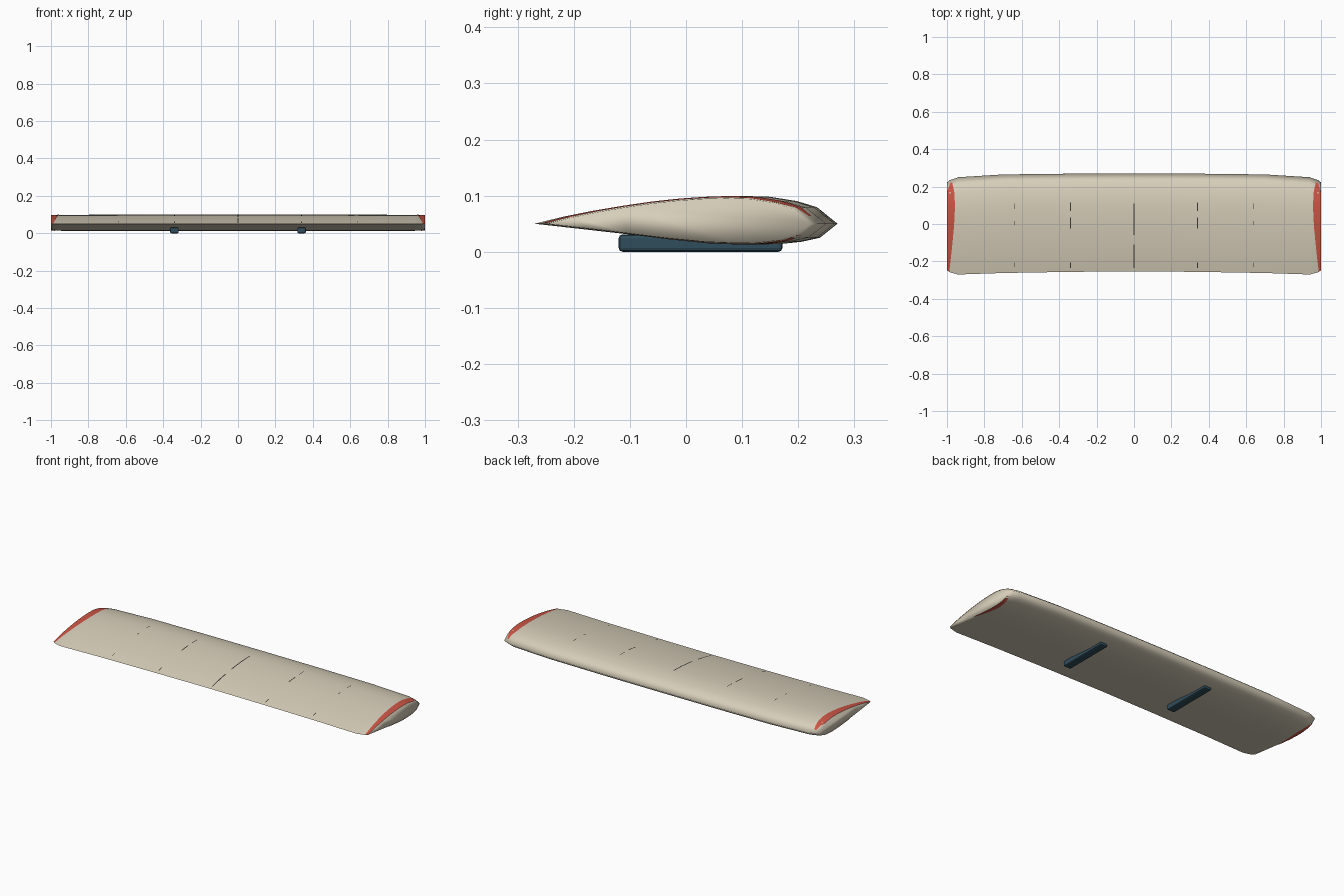
import bpy, bmesh

if "Cube" in bpy.data.objects:
    bpy.data.objects.remove(bpy.data.objects["Cube"])


def material(name, rgb):
    m = bpy.data.materials.new(name)
    m.diffuse_color = (*rgb, 1)
    m.use_nodes = True
    m.node_tree.nodes["Principled BSDF"].inputs["Base Color"].default_value = m.diffuse_color
    return m


CREAM = material("cream fabric", (0.68, 0.62, 0.49))
RED = material("red trim", (0.60, 0.09, 0.06))
TEAL = material("dark teal", (0.03, 0.075, 0.105))
DARK = material("dark seam", (0.045, 0.043, 0.035))

# Wing stations: x, trailing edge y, leading edge y, thickness factor
STATIONS = [(0, -.253, .27, 1), (.35, -.256, .269, 1), (.7, -.262, .265, .995),
            (.94, -.27, .25, .98), (.985, -.258, .234, .95), (1.0, -.247, .222, .92)]
# Airfoil: chord fraction from trailing to leading edge, and height
UPPER = [(0, .05), (.1, .063), (.2, .0735), (.3, .082), (.4, .0895), (.5, .095),
         (.6, .0985), (.68, .0995), (.77, .098), (.86, .0905), (.93, .0795), (1, .05)]
LOWER = [(0, .05), (.15, .041), (.3, .032), (.45, .0225), (.6, .015), (.72, .0125),
         (.8, .0135), (.88, .018), (.94, .025), (1, .05)]


def lerp(table, t):
    for a, b in zip(table, table[1:]):
        if t <= b[0]:
            f = (t - a[0]) / (b[0] - a[0])
            return [p + (q - p) * f for p, q in zip(a, b)]
    return list(table[-1])


def on_wing(x, s, profile=UPPER, lift=0.0):
    """Point on the wing skin at span x and chord fraction s."""
    _, tail, nose, thick = lerp(STATIONS, abs(x))
    z = .05 + (lerp(profile, s)[1] - .05) * thick
    return (x, tail + (nose - tail) * s, z + lift)


def finish(name, bm, mat):
    bmesh.ops.recalc_face_normals(bm, faces=bm.faces)
    me = bpy.data.meshes.new(name)
    bm.to_mesh(me)
    bm.free()
    me.materials.append(mat)
    ob = bpy.data.objects.new(name, me)
    bpy.context.collection.objects.link(ob)
    return ob


def strip(name, rows, mat, flip=False):
    """Thin plate made from rows of point pairs, facing up (or down)."""
    bm = bmesh.new()
    pairs = [[bm.verts.new(p) for p in row] for row in rows]
    for (a, b), (c, d) in zip(pairs, pairs[1:]):
        f = bm.faces.new((a, b, d, c))
        f.normal_update()
        if (f.normal.z < 0) != flip:
            f.normal_flip()
        f.smooth = True
    me = bpy.data.meshes.new(name)
    bm.to_mesh(me)
    bm.free()
    me.materials.append(mat)
    ob = bpy.data.objects.new(name, me)
    bpy.context.collection.objects.link(ob)


# Wing: lofted airfoil sections with closed tips
bm = bmesh.new()
spans = [-s[0] for s in STATIONS[:0:-1]] + [s[0] for s in STATIONS]
rings = []
for x in spans:
    pts = [on_wing(x, s, UPPER) for s, _ in UPPER]
    pts += [on_wing(x, s, LOWER) for s, _ in LOWER[-2:0:-1]]
    rings.append([bm.verts.new(p) for p in pts])
n = len(rings[0])
for a, b in zip(rings, rings[1:]):
    for i in range(n):
        j = (i + 1) % n
        bm.faces.new((a[i], a[j], b[j], b[i]))
    bm.edges.get((a[0], b[0])).smooth = False     # crisp trailing edge
bm.faces.new(rings[0])
bm.faces.new(rings[-1])
for f in bm.faces:
    f.smooth = True
finish("wing", bm, CREAM)

# Red tip trim: curved inner border, above and a short sliver below
INNER = [(0, .988), (.25, .974), (.5, .962), (.7, .957), (.85, .96), (.97, .972)]
BELOW = [(.4, .997), (.6, .984), (.75, .977), (.85, .98), (.95, .99)]
for side, label in ((-1, "left"), (1, "right")):
    rows = []
    for k in range(25):
        s = .97 * k / 24
        outer = 1.0 if s < .88 else 1.0 - .016 * (s - .88) / .09
        rows.append((on_wing(side * lerp(INNER, s)[1], s, UPPER, .0015),
                     on_wing(side * outer, s, UPPER, .0015)))
    strip(label + "_tip_trim_top", rows, RED)
    rows = []
    for k in range(12):
        s = .4 + .55 * k / 11
        rows.append((on_wing(side * lerp(BELOW, s)[1], s, LOWER, -.0015),
                     on_wing(side * 1.0, s, LOWER, -.0015)))
    strip(label + "_tip_trim_bottom", rows, RED, True)

# Rib seams showing through the top skin: x, start y, end y, half width
SEAMS = [(0, -.235, -.11, .003), (0, -.06, .11, .003)]
for x in (-.34, .34):
    SEAMS += [(x, .07, .115, .002), (x, -.025, .035, .003), (x, -.235, -.205, .003)]
for x in (-.64, .64):
    SEAMS += [(x, .08, .11, .002), (x, -.005, .015, .002), (x, -.23, -.205, .002)]
for x, y0, y1, w in SEAMS:
    _, tail, nose, _ = lerp(STATIONS, abs(x))
    rows = []
    for k in range(9):
        s = (y0 + (y1 - y0) * k / 8 - tail) / (nose - tail)
        rows.append((on_wing(x - w, s, UPPER, .001), on_wing(x + w, s, UPPER, .001)))
    strip("rib_seam", rows, DARK)

# Mounting rails under the wing
for x, label in ((-.34, "left"), (.34, "right")):
    bm = bmesh.new()
    bmesh.ops.create_cube(bm, size=1)
    for v in bm.verts:
        v.co = (x + v.co.x * .046, .026 + v.co.y * .292, .0155 + v.co.z * .031)
    rail = finish(label + "_mounting_rail", bm, TEAL)
    bev = rail.modifiers.new("Bevel", 'BEVEL')
    bev.width = .007
    bev.segments = 2
